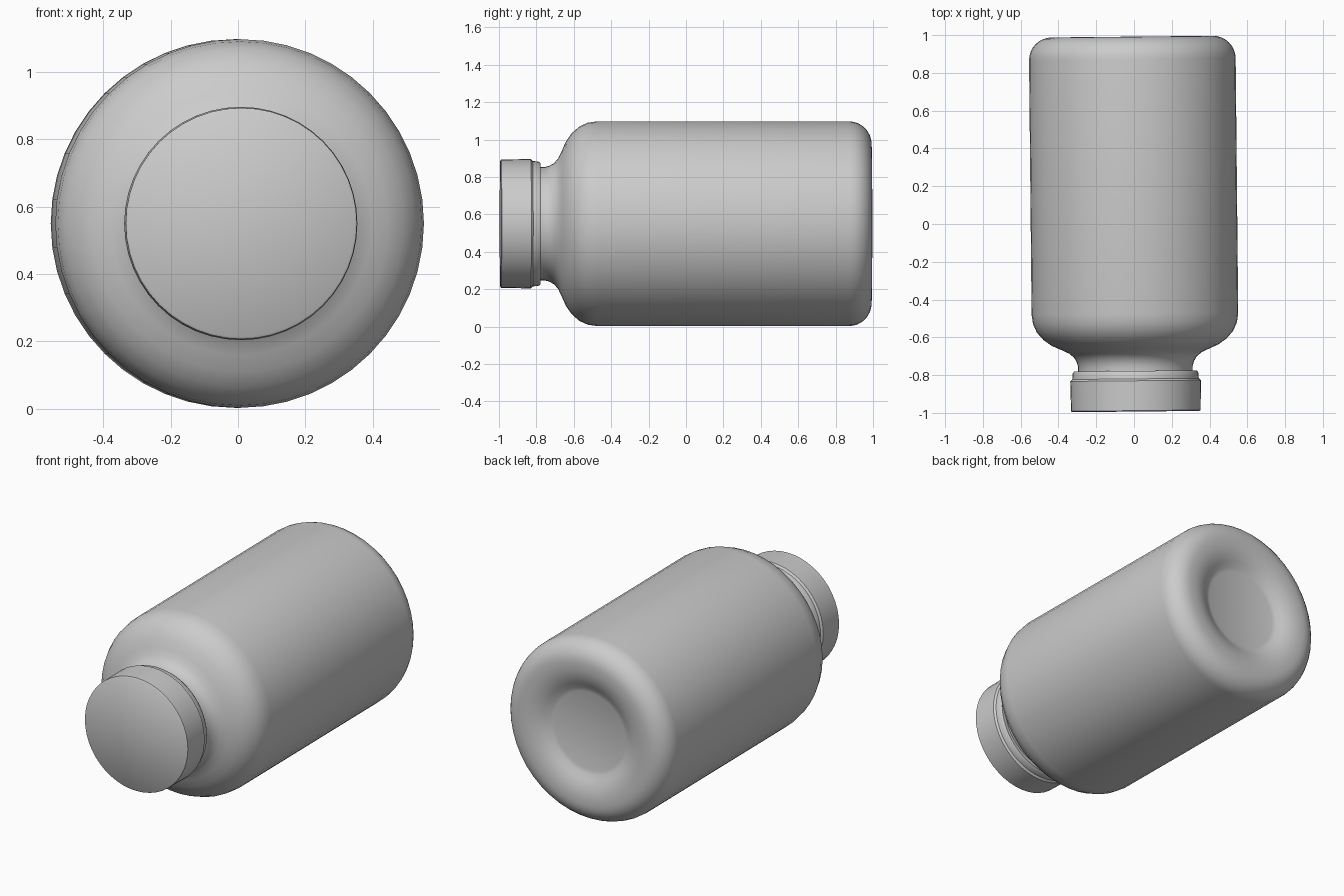
import bpy, bmesh, math
from mathutils import Matrix

if "Cube" in bpy.data.objects:
    bpy.data.objects.remove(bpy.data.objects["Cube"])

SIDES = 48
# Lathe axis runs along y at z = 0.55, with a very slight yaw
PLACE = Matrix.Translation((0, 0, 0.55)) @ Matrix.Rotation(0.01, 4, 'Z')


def arc(r, y, radius, a0, a1, steps):
    """Profile points on an arc centred at (r, y)."""
    pts = []
    for i in range(steps + 1):
        a = math.radians(a0 + (a1 - a0) * i / steps)
        pts.append((r + radius * math.cos(a), y + radius * math.sin(a)))
    return pts


def lathe(name, profile, angle):
    """Spin (radius, y) points around the y axis; radius 0 makes a pole."""
    bm = bmesh.new()
    rings = []
    for r, y in profile:
        if r == 0:
            rings.append([bm.verts.new((0, y, 0))] * SIDES)
        else:
            rings.append([bm.verts.new((r * math.cos(t), y, r * math.sin(t)))
                          for t in (2 * math.pi * i / SIDES for i in range(SIDES))])
    for a, b in zip(rings, rings[1:]):
        for i in range(SIDES):
            j = (i + 1) % SIDES
            bm.faces.new(dict.fromkeys((a[i], b[i], b[j], a[j])))
    bmesh.ops.recalc_face_normals(bm, faces=bm.faces)
    bm.transform(PLACE)
    mesh = bpy.data.meshes.new(name)
    bm.to_mesh(mesh)
    bm.free()
    obj = bpy.data.objects.new(name, mesh)
    bpy.context.collection.objects.link(obj)
    bpy.ops.object.select_all(action='DESELECT')
    obj.select_set(True)
    bpy.context.view_layer.objects.active = obj
    bpy.ops.object.shade_smooth_by_angle(angle=math.radians(angle))
    return obj


# Bottle: neck, curved shoulder, straight wall, rounded base with recess
neck_and_shoulder = [(0.303, -0.78), (0.303, -0.755), (0.31, -0.73), (0.324, -0.705),
                     (0.35, -0.683), (0.39, -0.664), (0.44, -0.642), (0.485, -0.61),
                     (0.52, -0.57), (0.54, -0.525), (0.547, -0.475)]
base_corner = arc(0.427, 0.872, 0.12, 0, 90, 8)
base_recess = [(0.38, 0.992), (0.33, 0.98), (0.29, 0.962), (0.26, 0.943), (0.235, 0.935), (0, 0.935)]
lathe("bottle_body", neck_and_shoulder + base_corner + base_recess, 50)

# Cap: flat closed end, straight skirt, small stepped lip over the neck
cap = [(0, -0.993), (0.337, -0.993), (0.343, -0.988), (0.346, -0.83), (0.335, -0.82),
       (0.333, -0.79), (0.325, -0.778), (0.303, -0.78)]
lathe("screw_cap", cap, 40)
